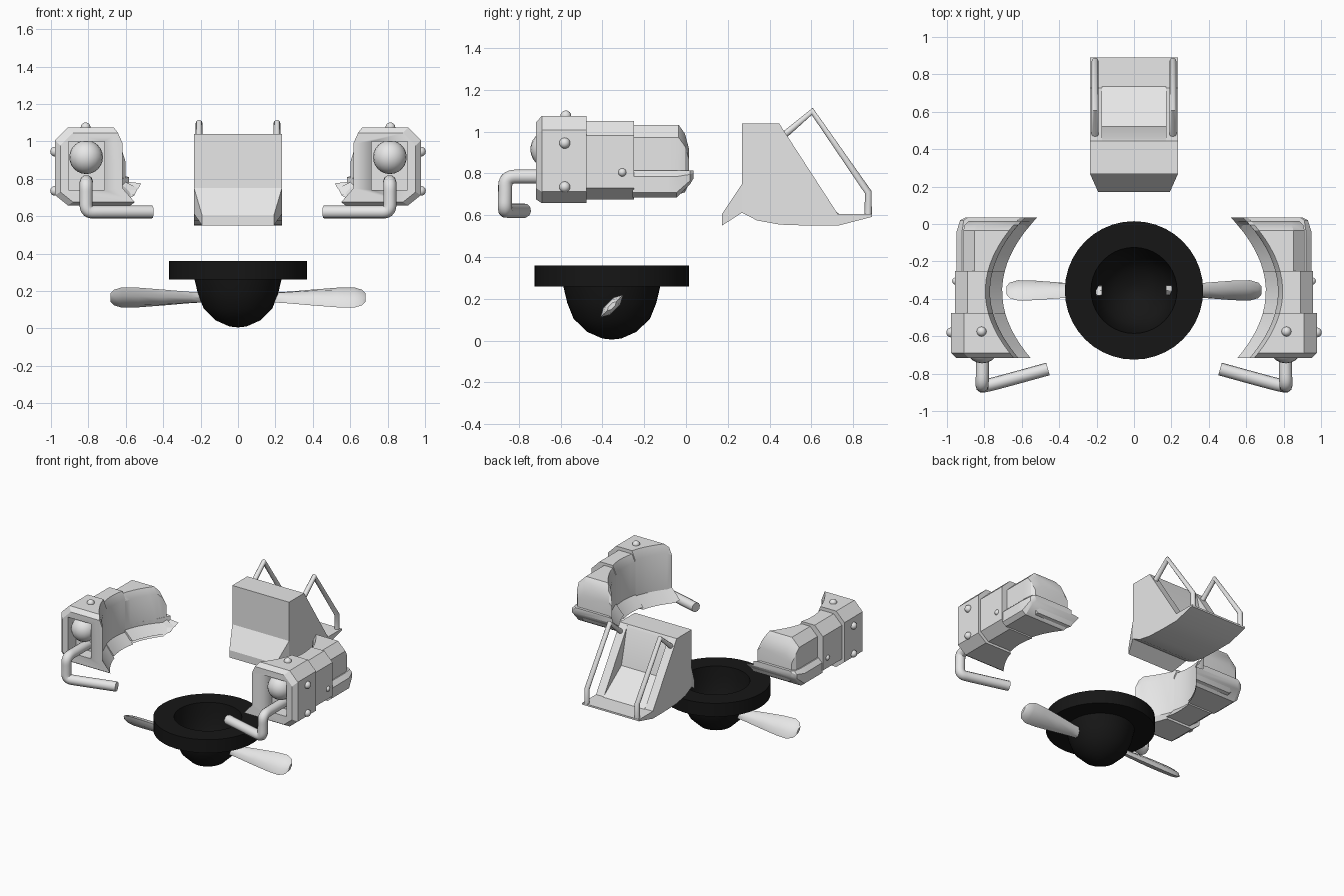
import bpy
import bmesh
import math
from mathutils import Matrix, Vector

if "Cube" in bpy.data.objects:
    bpy.data.objects.remove(bpy.data.objects["Cube"], do_unlink=True)


def material(name, value):
    mat = bpy.data.materials.new(name)
    mat.use_nodes = True
    color = (value, value, value, 1)
    mat.diffuse_color = color
    mat.node_tree.nodes["Principled BSDF"].inputs["Base Color"].default_value = color
    return mat


GREY = material("light_grey", 0.8)
BLACK = material("black", 0.008)


def select(obj):
    bpy.ops.object.select_all(action="DESELECT")
    obj.select_set(True)
    bpy.context.view_layer.objects.active = obj


def mirror(obj):
    obj.modifiers.new("mirror", "MIRROR")
    return obj


def finish(name, bm, mat, angle=30):
    bmesh.ops.recalc_face_normals(bm, faces=bm.faces[:])
    mesh = bpy.data.meshes.new(name)
    bm.to_mesh(mesh)
    bm.free()
    mesh.materials.append(mat)
    obj = bpy.data.objects.new(name, mesh)
    bpy.context.collection.objects.link(obj)
    select(obj)
    bpy.ops.object.shade_smooth_by_angle(angle=math.radians(angle))
    return obj


def loft(name, rings, mat, angle=30):
    """Skin a list of matching point rings and cap both ends."""
    bm = bmesh.new()
    loops = [[bm.verts.new(p) for p in ring] for ring in rings]
    n = len(loops[0])
    for a, b in zip(loops, loops[1:]):
        for i in range(n):
            j = (i + 1) % n
            bm.faces.new((a[i], a[j], b[j], b[i]))
    bm.faces.new(loops[0])
    bm.faces.new(loops[-1])
    return finish(name, bm, mat, angle)


def slab(name, profile, x0, x1):
    return loft(name, [[(x, y, z) for y, z in profile] for x in (x0, x1)], GREY, 20)


def ball(name, center, radius):
    bm = bmesh.new()
    bmesh.ops.create_uvsphere(bm, u_segments=20, v_segments=12, radius=radius,
                              matrix=Matrix.Translation(center))
    return mirror(finish(name, bm, GREY, 60))


def tube(name, points, radius, kind):
    curve = bpy.data.curves.new(name, "CURVE")
    curve.dimensions = "3D"
    curve.bevel_depth = radius
    curve.bevel_resolution = 3
    curve.use_fill_caps = True
    spline = curve.splines.new(kind)
    spline.points.add(len(points) - 1)
    for point, co in zip(spline.points, points):
        point.co = (*co, 1)
    if kind == "NURBS":
        spline.order_u = 3
        spline.use_endpoint_u = True
        spline.resolution_u = 6
    curve.materials.append(GREY)
    obj = bpy.data.objects.new(name, curve)
    bpy.context.collection.objects.link(obj)
    select(obj)
    bpy.ops.object.convert(target="MESH")
    obj = bpy.context.object
    bpy.ops.object.shade_smooth_by_angle(angle=math.radians(50))
    return mirror(obj)


# Hollow bowl hub with a broad rim
outer = [(0, .005), (.045, .01), (.118, .042), (.183, .105), (.213, .18), (.232, .26)]
inner = [(max(r - .01, 0), z + .01) for r, z in outer]
profile = outer + [(.37, .26), (.37, .36), (.23, .36)] + inner[::-1]
bm = bmesh.new()
verts = [bm.verts.new((r, -.355, z)) for r, z in profile]
edges = [bm.edges.new(pair) for pair in zip(verts, verts[1:])]
bmesh.ops.spin(bm, geom=verts + edges, cent=(0, -.355, 0), axis=(0, 0, 1),
               angle=math.tau, steps=40)
bmesh.ops.remove_doubles(bm, verts=bm.verts[:], dist=.0005)
finish("hub_bowl", bm, BLACK, 35)

# Two pitched paddle blades, turned half a circle from each other
blade = [(.17, .036, .02), (.25, .042, .024), (.4, .06, .03), (.53, .074, .03),
         (.62, .077, .028), (.665, .058, .022), (.682, .03, .012)]
for side, name in ((1, "left_blade"), (-1, "right_blade")):
    rings = []
    for x, wide, thick in blade:
        ring = []
        for u, v in ((1, 0), (.45, .75), (-.45, .75), (-1, 0), (-.45, -.75), (.45, -.75)):
            flat = Vector((u * wide, v * thick * 1.1))
            y = (flat.x - flat.y) * .707
            z = (flat.x + flat.y) * .707
            ring.append((side * x, -.355 + side * y, .165 + z))
        rings.append(ring)
    loft(name, rings, GREY, 40)


# Side pods: chamfered outside, scooped inside
def pod_section(name, stations, chamfer, steps=5):
    rings = []
    samples = []
    for a, b in zip(stations, stations[1:]):
        count = steps if b[0] - a[0] > .1 else 1
        samples += [[p + (q - p) * i / count for p, q in zip(a, b)] for i in range(count)]
    for y, top, bottom, out in samples + [stations[-1]]:
        c = min(chamfer, .3 * (top - bottom))
        scoop = .705 - 1.2 * (y + .36) ** 2
        h = top - bottom
        pts = [(scoop, bottom), (out - c, bottom), (out, bottom + .8 * c),
               (out, top - c), (out - c, top), (scoop + .09, top),
               (scoop + .065, top - .15 * h), (scoop + .065, bottom + .2 * h)]
        rings.append([(x, y, z) for x, z in pts])
    return loft(name, rings, GREY, 25)


front = pod_section("pod_front", [(-.717, 1.045, .675, .95), (-.69, 1.075, .658, .978),
                                  (-.475, 1.075, .658, .978)], .068)

# Socket opening in the pod front
bm = bmesh.new()
bmesh.ops.create_cube(bm, size=1, matrix=Matrix.Translation((.81, -.72, .87))
                      @ Matrix.Diagonal((.19, .2, .26, 1)))
cutter = finish("socket_cutter", bm, GREY)
cutter.hide_render = True
cut = front.modifiers.new("socket", "BOOLEAN")
cut.operation = "DIFFERENCE"
cut.solver = "EXACT"
cut.object = cutter
select(front)
bpy.ops.object.modifier_apply(modifier="socket")
bpy.data.objects.remove(cutter, do_unlink=True)
mirror(front)

mirror(pod_section("pod_middle", [(-.48, 1.05, .675, .957), (-.25, 1.05, .675, .957)], .068))
mirror(pod_section("pod_rear", [(-.255, 1.032, .7, .912), (-.035, 1.032, .7, .912),
                                (-.005, .99, .71, .905), (.015, .915, .75, .885)], .06))
mirror(pod_section("pod_rear_flange", [(-.255, .815, .685, .95), (-.045, .815, .685, .95),
                                       (.02, .815, .75, .93), (.035, .815, .775, .9)], .03))

# Ball, rivets and bent tube on each pod
ball("socket_ball", (.812, -.655, .915), .09)
for i, spot in enumerate([(.815, -.575, 1.075), (.978, -.58, .945), (.978, -.58, .735)]):
    ball(f"pod_rivet_{i + 1}", spot, .026)
ball("small_rivet", (.952, -.305, .805), .02)
tube("bent_tube", [(.81, -.62, .785), (.81, -.76, .785), (.812, -.865, .785),
                   (.812, -.865, .7), (.812, -.868, .622), (.74, -.853, .622),
                   (.46, -.775, .622)], .035, "NURBS")

# Rear hopper: two solid cheeks and a recessed centre
base = [(.89, .605), (.89, .592), (.727, .55), (.6, .55), (.45, .555), (.34, .575),
        (.268, .612), (.268, 1.04)]
cheek = base + [(.445, 1.04), (.727, .605)]
centre = base + [(.445, 1.04), (.457, 1.02), (.52, .76), (.735, .605)]
slab("hopper_left_cheek", cheek, .17, .235)
slab("hopper_right_cheek", cheek, -.235, -.17)
slab("hopper_centre", centre, -.17, .17)

# Tapered lip at the hopper front
lip = [(.172, .55), (.172, .605), (.268, .75), (.268, .612)]
loft("hopper_lip", [[(s * (.192 if y < .2 else .235), y, z) for y, z in lip]
                    for s in (-1, 1)], GREY, 20)

# Guard rails over the sloping back
tube("guard_rail", [(.208, .46, .975), (.208, .604, 1.097), (.208, .872, .71),
                    (.208, .872, .6)], .018, "POLY")
